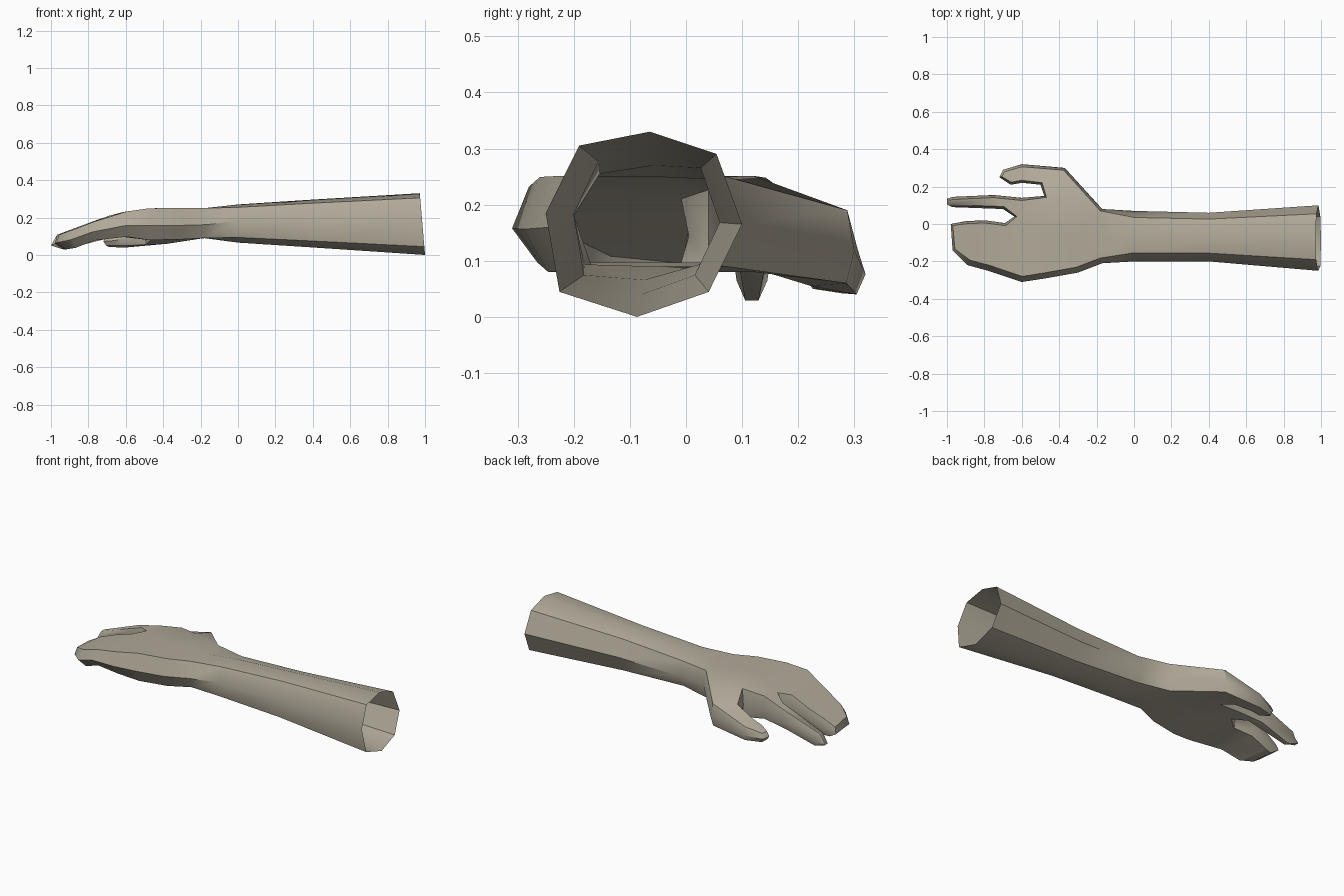
import bpy, math
from mathutils import Vector

if "Cube" in bpy.data.objects:
    bpy.data.objects.remove(bpy.data.objects["Cube"])

skin = bpy.data.materials.new("warm_grey_skin")
skin.diffuse_color = (0.44, 0.40, 0.32, 1)
skin.use_nodes = True
skin.node_tree.nodes["Principled BSDF"].inputs["Base Color"].default_value = skin.diffuse_color


def curve(x, keys):
    """Linear interpolation through (x, z) keys running towards the fingertips."""
    for (xa, za), (xb, zb) in zip(keys, keys[1:]):
        if x >= xb:
            return za + (zb - za) * min(1, max(0, (x - xa) / (xb - xa)))
    return keys[-1][1]


BACK = [(-.17, .25), (-.45, .252), (-.65, .225), (-.97, .108), (-1, .07)]
PALM = [(-.17, .09), (-.35, .08), (-.48, .08), (-.62, .1), (-.8, .075), (-.93, .022), (-1, .035)]

# Plan of the hand: x, y (the thumb also gives its top and bottom heights)
plan = [
    (-.17, -.21), (-.17, -.06), (-.17, .08),               # 0-2 wrist
    (-.30, -.26), (-.33, -.05), (-.36, .12),               # 3-5 heel of the hand
    (-.47, -.29), (-.48, -.04), (-.48, .15),               # 6-8 palm
    (-.60, -.31), (-.64, .04), (-.60, .14),                # 9-11 knuckles
    (-.78, -.25), (-.80, .02), (-.69, .005),               # 12-14 joined fingers
    (-.89, -.22), (-.90, .015), (-.97, -.14), (-.98, 0),   # 15-18 joined fingertips
    (-.70, .08), (-.75, .155), (-.97, .09), (-.97, .145),  # 19-22 first finger
    (-1, .105), (-1, .135),                                # 23-24 first fingertip
    (-.37, .30, .19, .06), (-.50, .21, .19, .055),         # 25-26 thumb base
    (-.60, .32, .12, .04), (-.60, .22, .14, .05),          # 27-28 thumb joint
    (-.66, .21, .11, .05), (-.70, .29, .095, .042), (-.72, .25, .10, .05),  # 29-31 thumb tip
]
cells = [
    (0, 3, 4, 1), (1, 4, 5, 2), (3, 6, 7, 4), (4, 7, 8, 5), (6, 9, 10, 7), (7, 10, 11, 8),
    (9, 12, 14), (9, 14, 10), (12, 13, 14), (12, 15, 16, 13), (15, 17, 18, 16),
    (10, 19, 20, 11), (19, 21, 22, 20), (21, 23, 24, 22),
    (2, 25, 5), (5, 25, 26, 8), (25, 27, 28, 26), (27, 30, 29, 28), (30, 31, 29),
]


def ccw(cell):
    area = sum(plan[a][0] * plan[b][1] - plan[b][0] * plan[a][1]
               for a, b in zip(cell, cell[1:] + cell[:1]))
    return cell if area > 0 else cell[::-1]


cells = [ccw(c) for c in cells]
edges = {e for c in cells for e in zip(c, c[1:] + c[:1])}
wrist = {(0, 1), (1, 0), (1, 2), (2, 1)}
rim = sorted(e for e in edges if e[::-1] not in edges and e not in wrist)

# Outward direction at each rim point
out = {}
for a, b in rim:
    d = Vector(plan[b][:2]) - Vector(plan[a][:2])
    n = Vector((d.y, -d.x)).normalized()
    for i in (a, b):
        out[i] = out.get(i, Vector((0, 0))) + n

# Hand: back and palm sheets, joined by a ridge around the outline
verts, faces, top, mid, bot = [], [], {}, {}, {}


def add(x, y, z):
    verts.append((x, y, z))
    return len(verts) - 1


for i, p in enumerate(plan):
    x, y = p[:2]
    zt, zb = p[2:] if len(p) > 2 else (curve(x, BACK), curve(x, PALM))
    n = out[i].normalized() if i in out else Vector((0, 0))
    outer_side = y < -.2
    it, ib = (.03, .045) if outer_side else (.014, .016)
    tip = .035 if x < -.95 else 0
    top[i] = add(x - n.x * it, y - n.y * it, zt)
    bot[i] = add(x - n.x * ib + tip, y - n.y * ib, zb)
    if i in out:
        mid[i] = add(x, y, zb + .45 * (zt - zb))

for c in cells:
    faces.append([top[i] for i in c])
    faces.append([bot[i] for i in reversed(c)])
for a, b in rim:
    faces.append([bot[a], bot[b], mid[b], mid[a]])
    faces.append([mid[a], mid[b], top[b], top[a]])

# Forearm: eight-sided open sleeve growing out of the wrist
octagon = [(-1, .12), (-.66, .85), (.06, 1), (.74, .76), (1, 0), (.66, -.73), (-.07, -1), (-.86, -.73)]
ring = [mid[0], top[0], top[1], top[2], mid[2], bot[2], bot[1], bot[0]]
for x, cy, cz, ry, rz in [(0, -.065, .168, .135, .102), (.4, -.07, .168, .13, .128),
                          (1, -.075, .165, .175, .165)]:
    new = []
    for u, v in octagon:
        lean = .014 * (v + 1) if x == 1 else 0
        new.append(add(x - lean, cy + ry * u, cz + rz * v))
    for i in range(8):
        j = (i + 1) % 8
        faces.append([ring[i], new[i], new[j], ring[j]])
    ring = new

mesh = bpy.data.meshes.new("hand_and_forearm")
mesh.from_pydata(verts, [], faces)
mesh.materials.append(skin)
mesh.update()
arm = bpy.data.objects.new("hand_and_forearm", mesh)
bpy.context.collection.objects.link(arm)
bpy.context.view_layer.objects.active = arm
arm.select_set(True)
bpy.ops.object.shade_smooth_by_angle(angle=math.radians(42))
